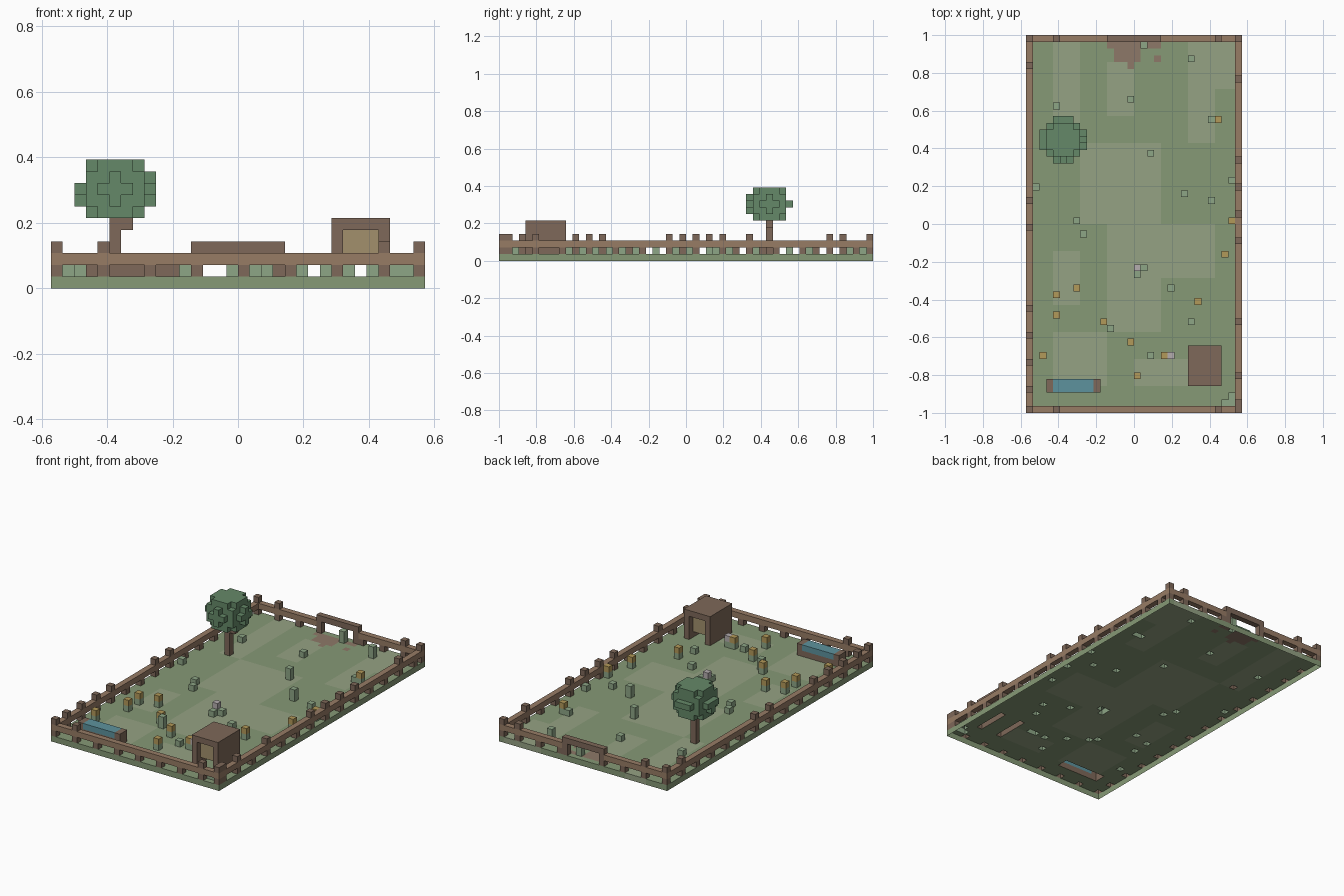
import bpy, bmesh
from mathutils import Vector

if "Cube" in bpy.data.objects:
    bpy.data.objects.remove(bpy.data.objects["Cube"])

V = 1 / 28            # voxel size
NX, NY = 32, 56       # plot size in voxels

COLORS = {
    "grass": (0.24, 0.32, 0.18, 1), "light_grass": (0.30, 0.36, 0.23, 1),
    "dirt": (0.27, 0.19, 0.14, 1), "rail": (0.31, 0.20, 0.13, 1),
    "wood": (0.21, 0.14, 0.10, 1), "straw": (0.36, 0.28, 0.15, 1),
    "water": (0.11, 0.29, 0.34, 1), "leaf": (0.13, 0.25, 0.14, 1),
    "stem": (0.27, 0.38, 0.24, 1), "yellow": (0.45, 0.32, 0.10, 1),
    "pale": (0.46, 0.42, 0.43, 1),
}
MATS = {}
for key, col in COLORS.items():
    MATS[key] = bpy.data.materials.new(key)
    MATS[key].diffuse_color = col

parts = {}


def box(part, mat, xs, ys, zs):
    """Fill an inclusive range of voxels."""
    cells = parts.setdefault(part, {})
    for x in range(xs[0], xs[1] + 1):
        for y in range(ys[0], ys[1] + 1):
            for z in range(zs[0], zs[1] + 1):
                cells[(x, y, z)] = mat


def column(part, mat, x, y, z0, z1):
    box(part, mat, (x, x), (y, y), (z0, z1))


# Ground slab with lighter patches and bare earth by the gate
box("ground", "grass", (0, NX - 1), (0, NY - 1), (0, 0))
for xs, ys in [((12, 19), (12, 39)), ((4, 11), (4, 11)), ((8, 15), (28, 39)), ((4, 7), (40, 55)),
               ((24, 27), (40, 47)), ((24, 30), (48, 55)), ((12, 15), (44, 51)),
               ((20, 27), (20, 27)), ((4, 7), (16, 23)), ((16, 23), (4, 7))]:
    box("ground", "light_grass", xs, ys, (0, 0))
box("ground", "dirt", (12, 19), (54, 54), (0, 0))
box("ground", "dirt", (13, 16), (52, 53), (0, 0))
column("ground", "dirt", 19, 52, 0, 0)
column("ground", "dirt", 15, 51, 0, 0)

# Fence rail all round, left open at the gate
for y in (0, NY - 1):
    box("fence_rail", "rail", (0, NX - 1), (y, y), (2, 2))
for x in (0, NX - 1):
    box("fence_rail", "rail", (x, x), (0, NY - 1), (2, 2))
for x in range(12, 20):
    parts["fence_rail"].pop((x, NY - 1, 2))

# Fence posts: short ones carry the rail, some rise above it
for x in (0, NX - 1):
    for y in (0, NY - 1):
        column("fence_posts", "wood", x, y, 1, 3)
for x in range(4, NX - 1, 4):
    top = 3 if x in (4, 28) else 1
    column("fence_posts", "wood", x, 0, 1, top)
    if not 12 <= x <= 19:
        column("fence_posts", "wood", x, NY - 1, 1, top)
for y in range(3, NY - 1, 4):
    column("fence_posts", "wood", 0, y, 1, 3 if y in (3, 7, 11, 15, 27, 31, 51) else 1)
for y in range(1, NY - 1, 4):
    column("fence_posts", "wood", NX - 1, y, 1, 3 if y in (1, 5, 13, 25, 29, 33, 37, 49) else 1)

# Gate frame
for x in (12, 19):
    column("gate", "wood", x, NY - 1, 1, 3)
box("gate", "wood", (12, 19), (NY - 1, NY - 1), (3, 3))

# Shed: side walls, roof and straw filling above an open gap
for x in (24, 28):
    box("shed", "wood", (x, x), (4, 9), (1, 4))
box("shed", "wood", (24, 28), (4, 9), (5, 5))
box("shed_straw", "straw", (25, 27), (5, 8), (2, 4))

# Water trough
box("trough", "wood", (3, 10), (3, 4), (1, 2))
box("trough", "water", (4, 9), (3, 4), (2, 2))

# Tree
column("tree_trunk", "wood", 5, 40, 1, 5)
column("tree_trunk", "wood", 6, 40, 5, 5)
for dx in range(-3, 4):
    for dy in range(-3, 4):
        for dz in range(-2, 3):
            if dx * dx + dy * dy + dz * dz > 10:
                continue
            if (dx == -3 and dz == 1) or (dy == 3 and dz != 0):
                continue
            column("tree_crown", "leaf", 5 + dx, 40 + dy, 8 + dz, 8 + dz)

# Plants: low tufts, tall stems and yellow flowers
for x, y in [(15, 46), (4, 45), (1, 33), (27, 31), (7, 28), (8, 26), (21, 18), (24, 13),
             (18, 8), (30, 34), (30, 2), (29, 1), (30, 1), (27, 43)]:
    column("tufts", "stem", x, y, 1, 1)
for x, y in [(17, 54), (24, 52), (18, 38), (23, 32), (12, 12)]:
    column("tall_stems", "stem", x, y, 1, 2)
for x, y in [(28, 43), (30, 28), (29, 23), (7, 18), (4, 17), (25, 16), (4, 14), (11, 13),
             (15, 10), (2, 8), (20, 8), (16, 5)]:
    column("flowers", "stem", x, y, 1, 1)
    column("flowers", "yellow", x, y, 2, 2)

# Pale blossoms
for x, y in [(16, 21), (21, 8)]:
    column("pale_blossoms", "stem", x, y, 1, 1)
    column("pale_blossoms", "pale", x, y, 2, 2)
for x, y in [(17, 21), (16, 20)]:
    column("pale_blossoms", "stem", x, y, 1, 1)

# Skin every part with its exposed voxel faces; the underside stays open
occupied = set()
for cells in parts.values():
    occupied.update(cells)
ORIGIN = Vector((-NX / 2, -NY / 2, 0))

for name, cells in parts.items():
    bm = bmesh.new()
    used = sorted(set(cells.values()))
    verts = {}
    for cell, mat in cells.items():
        for axis in range(3):
            for side in (0, 1):
                near = list(cell)
                near[axis] += 2 * side - 1
                if tuple(near) in occupied or near[2] < 0:
                    continue
                ring = []
                for a, b in ((0, 0), (1, 0), (1, 1), (0, 1)):
                    p = list(cell)
                    p[axis] += side
                    p[(axis + 1) % 3] += a
                    p[(axis + 2) % 3] += b
                    p = tuple(p)
                    if p not in verts:
                        verts[p] = bm.verts.new((Vector(p) + ORIGIN) * V)
                    ring.append(verts[p])
                face = bm.faces.new(ring if side else ring[::-1])
                face.material_index = used.index(mat)
    mesh = bpy.data.meshes.new(name)
    bm.to_mesh(mesh)
    bm.free()
    for mat in used:
        mesh.materials.append(MATS[mat])
    bpy.context.collection.objects.link(bpy.data.objects.new(name, mesh))

for m in bpy.data.materials:
    if m.users and not m.is_grease_pencil:
        m.use_nodes = True
        m.node_tree.nodes["Principled BSDF"].inputs["Base Color"].default_value = m.diffuse_color
